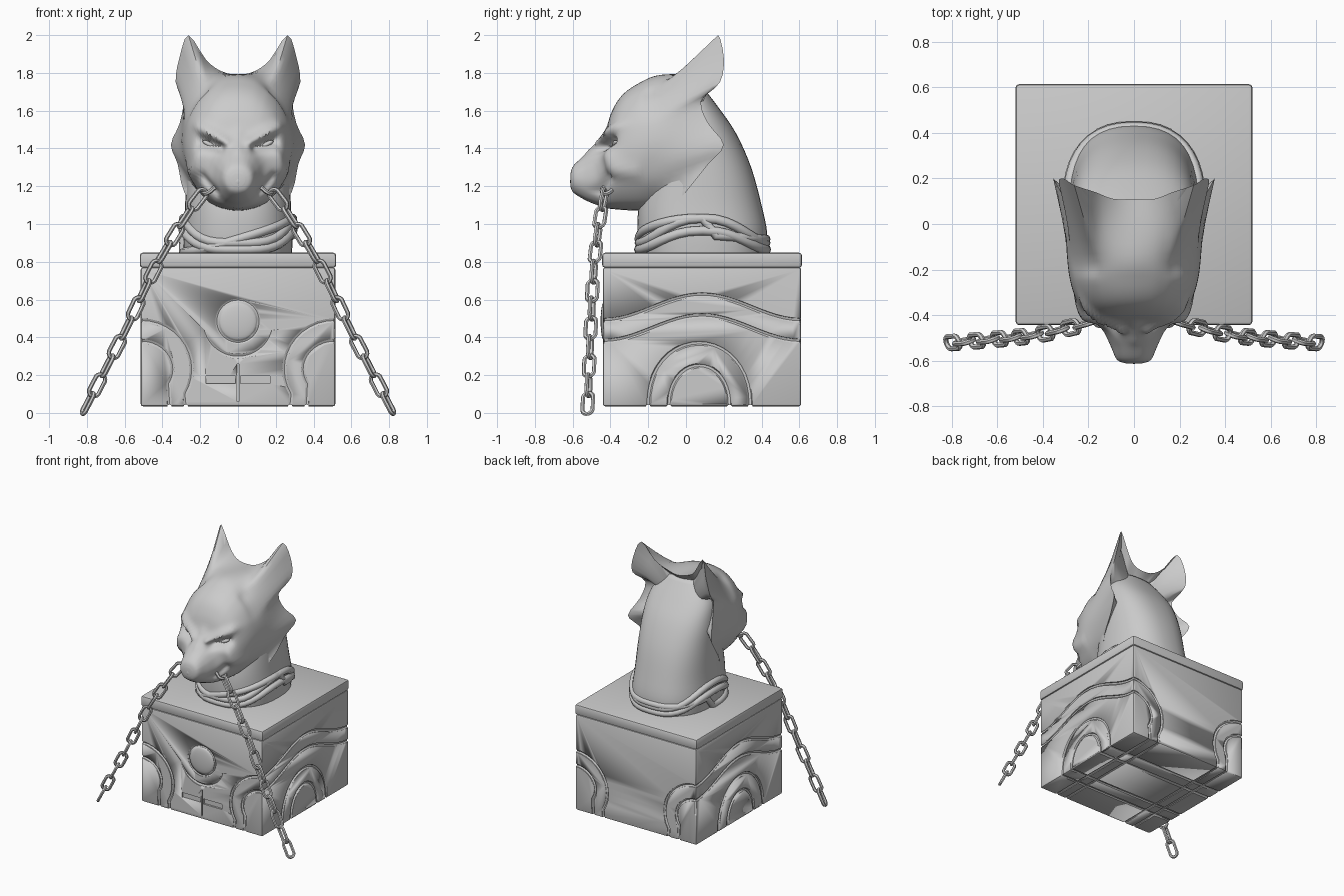
import bpy, bmesh
from math import sin, cos, pi, radians, atan2, exp
from mathutils import Vector, geometry
from mathutils.bvhtree import BVHTree

if "Cube" in bpy.data.objects:
    bpy.data.objects.remove(bpy.data.objects["Cube"])


def finish(name, bm, angle=40):
    bmesh.ops.remove_doubles(bm, verts=bm.verts, dist=0.0004)
    bmesh.ops.recalc_face_normals(bm, faces=bm.faces)
    me = bpy.data.meshes.new(name)
    bm.to_mesh(me)
    bm.free()
    ob = bpy.data.objects.new(name, me)
    bpy.context.collection.objects.link(ob)
    bpy.ops.object.select_all(action='DESELECT')
    ob.select_set(True)
    bpy.context.view_layer.objects.active = ob
    bpy.ops.object.shade_smooth_by_angle(angle=radians(angle))
    return ob


def spline(pts, n, closed=False):
    out, m = [], len(pts)
    get = (lambda i: pts[i % m]) if closed else (lambda i: pts[min(max(i, 0), m - 1)])
    for i in range(m if closed else m - 1):
        a, b, c, d = (get(i + k) for k in (-1, 0, 1, 2))
        for k in range(n):
            t = k / n
            out.append(0.5 * (2 * b + (c - a) * t + (2 * a - 5 * b + 4 * c - d) * t * t
                              + (3 * b - a - 3 * c + d) * t ** 3))
    return out if closed else out + [pts[-1].copy()]


def loft(rings):
    bm = bmesh.new()
    vs = [[bm.verts.new(p) for p in r] for r in rings]
    n = len(vs[0])
    for a, b in zip(vs, vs[1:]):
        for i in range(n):
            bm.faces.new((a[i], a[(i + 1) % n], b[(i + 1) % n], b[i]))
    for r in (vs[0], vs[-1]):
        f = bm.faces.new(r)
        bmesh.ops.poke(bm, faces=[f])
    return bm


def tubes(name, paths, r, closed=True, res=1, taper=False):
    cu = bpy.data.curves.new(name, 'CURVE')
    cu.dimensions, cu.bevel_depth, cu.bevel_resolution = '3D', r, res
    cu.use_fill_caps = True
    for path in paths:
        s = cu.splines.new('POLY')
        s.points.add(len(path) - 1)
        for i, (q, p) in enumerate(zip(s.points, path)):
            q.co = (*p, 1)
            q.radius = 0.3 + sin(pi * i / (len(path) - 1)) if taper else 1
        s.use_cyclic_u = closed
    tmp = bpy.data.objects.new(name + "_tmp", cu)
    bpy.context.collection.objects.link(tmp)
    me = bpy.data.meshes.new_from_object(tmp.evaluated_get(bpy.context.evaluated_depsgraph_get()))
    bm = bmesh.new()
    bm.from_mesh(me)
    bpy.data.objects.remove(tmp)
    return finish(name, bm, 50)


def add_box(bm, lo, hi):
    vs = bmesh.ops.create_cube(bm, size=1)['verts']
    for v in vs:
        v.co = Vector([l + (h - l) * (c + 0.5) for l, h, c in zip(lo, hi, v.co)])


def box(name, lo, hi, bevel):
    bm = bmesh.new()
    add_box(bm, lo, hi)
    bmesh.ops.bevel(bm, geom=bm.edges[:], offset=bevel, segments=2, affect='EDGES', profile=0.5)
    return finish(name, bm)


# Pedestal body and lid
X, YF, YB, Z0 = 0.515, -0.44, 0.61, 0.035
body = box("pedestal_body", (-X, YF, Z0), (X, YB, 0.77), 0.012)
box("pedestal_lid", (-X - .005, YF - .004, 0.768), (X + .005, YB + .004, 0.848), 0.016)

# Engraved arches that run up both sides and under the base
arches = []
for r, top in ((0.16, 0.25), (0.27, 0.37)):
    arc = [(0.07 - r * cos(pi * k / 20), Z0 + (top + .09 - Z0 - .09) * sin(pi * k / 20) ** 0.9)
           for k in range(21)]
    arches.append([Vector((X, y, z)) for y, z in arc] + [Vector((-X, y, z)) for y, z in arc[::-1]])
# Engraved waves on the sides that curl down the front and back corners
waves = []
for base, r, h in ((0.49, 0.27, 0.26), (0.38, 0.17, 0.15)):
    for s in (-1, 1):
        side = [Vector((s * X, YF + (YB - YF) * k / 24, base + 0.135 * sin(pi * k / 24) ** 2))
                for k in range(25)]
        curl = [(X - r * sin(radians(a)), base - h + h * cos(radians(a))) for a in range(10, 121, 10)]
        curl.append((curl[-1][0] - 0.005, Z0))
        waves.append(side + [Vector((s * x, YB, z)) for x, z in curl]
                     + [Vector((s * x, YF, z)) for x, z in curl[::-1]])
cutters = [tubes("arch_grooves", arches, 0.013), tubes("wave_grooves", waves, 0.013)]

# Front emblem: ring, crescent, slotted bar and raised disc
ring = [Vector((.112 * cos(a), YF, .485 + .112 * sin(a))) for a in [2 * pi * k / 40 for k in range(40)]]
cres = [Vector((.185 * cos(a), YF, .485 + .185 * sin(a)))
        for a in [radians(195 + 150 * k / 24) for k in range(25)]]
cutters += [tubes("ring_groove", [ring], 0.009),
            tubes("crescent_groove", [cres], 0.011, False, taper=True)]
bm = bmesh.new()
for x0, x1, z0, z1 in ((-.17, -.012, .155, .195), (.012, .17, .155, .195), (-.004, .004, .06, .26)):
    add_box(bm, (x0, YF - .05, z0), (x1, YF + .014, z1))
cutters.append(finish("bar_slots", bm))
for c in cutters:
    m = body.modifiers.new(c.name, 'BOOLEAN')
    m.operation, m.solver, m.object = 'DIFFERENCE', 'EXACT', c
    c.hide_render = True
    c.hide_set(True)
bm = bmesh.new()
bmesh.ops.create_uvsphere(bm, u_segments=32, v_segments=12, radius=0.1)
for v in bm.verts:
    v.co = Vector((v.co.x, YF + .004 + v.co.y * 0.16, .485 + v.co.z))
finish("emblem_disc", bm)


# Neck: rings stacked in z (z, front y, back y, half width)
def oval(z, yf, yb, w, n=40, e=2.4):
    def p(t):
        return (1 if t > 0 else -1) * abs(t) ** (2 / e)
    return [Vector((w * p(sin(a)), (yf + yb) / 2 - (yb - yf) / 2 * p(cos(a)), z))
            for a in [2 * pi * k / n for k in range(n)]]


neck = [oval(*s) for s in ((.84, -.24, .42, .285), (.95, -.255, .43, .29), (1.1, -.25, .4, .28),
                           (1.3, -.2, .345, .275), (1.48, -.15, .265, .27), (1.62, -.12, .17, .245),
                           (1.75, -.08, .07, .15))]
cols = [spline(list(c), 4) for c in zip(*neck)]
finish("neck", loft([list(r) for r in zip(*cols)]), 60)

# Draped bands round the foot of the neck
bands = []
for z, lift, slope, grow in ((.865, .10, .0, 1.0), (.90, .13, .0, .99), (.92, .02, .09, .99)):
    bands.append([Vector((p.x * grow, .09 + (p.y - .09) * grow,
                          z + lift * (p.x / .29) ** 4 + slope * (p.x / .29) * (p.y < .1)))
                  for p in oval(0, -.25, .425, .29)])
tubes("neck_bands", bands, 0.026, True, 2)

# Head: face sections from nose to crown, ending in a rim with ears and cheek tufts
rim = [(0, .11, 1.79), (.09, .11, 1.81), (.17, .14, 1.87), (.262, .17, 2.0), (.31, .2, 1.88),
       (.33, .18, 1.75), (.29, .08, 1.65), (.31, .12, 1.53), (.355, .2, 1.42), (.32, .12, 1.32),
       (.285, 0, 1.17), (.2, -.06, 1.1), (0, -.07, 1.08)]
turn = [radians((15 * i) * .5) + .5 * atan2(x, z - 1.45) for i, (x, y, z) in enumerate(rim)]
# y, top z, middle z, bottom z, half width
sections = ((-.612, 1.265, 1.235, 1.2, .035), (-.595, 1.31, 1.24, 1.165, .075),
            (-.53, 1.37, 1.24, 1.125, .105), (-.47, 1.425, 1.26, 1.1, .135),
            (-.43, 1.48, 1.3, 1.085, .175), (-.395, 1.59, 1.34, 1.08, .215),
            (-.34, 1.68, 1.38, 1.075, .25), (-.25, 1.745, 1.41, 1.07, .28),
            (-.13, 1.79, 1.43, 1.07, .295))


def mirror(half):
    return [Vector(p) for p in half] + [Vector((-p[0], p[1], p[2])) for p in half[-2:0:-1]]


rings = []
for y, zt, zc, zb, w in sections:
    rings.append(mirror([(w * max(sin(a), 0) ** .9, y,
                          zc + cos(a) * ((zt - zc) if cos(a) > 0 else (zc - zb))) for a in turn]))
rings.append(mirror(rim))
rings = [spline(r, 3, True) for r in rings]
rings = [list(r) for r in zip(*[spline(list(c), 5) for c in zip(*rings)])]
# Recessed back of the ears and cheeks
rings.append([Vector((p.x * .78, p.y - .07, 1.45 + (p.z - 1.45) * .8)) for p in rings[-1]])
bm = loft(rings)
# Sculpted brow, eye socket, cheek and lip strokes: ends (x,z)-(x,z), radius, push
strokes = (((.06, 1.44), (.21, 1.52), .026, (.006, -.03, -.005)),
           ((.10, 1.405), (.19, 1.44), .026, (-.012, .045, 0)),
           ((.20, 1.36), (.23, 1.28), .035, (.018, -.018, 0)),
           ((.19, 1.25), (.12, 1.17), .018, (-.012, .02, 0)),
           ((.0, 1.47), (.0, 1.40), .03, (0, -.012, 0)))
for v in bm.verts:
    if v.co.y > -.24:
        continue
    p, move = Vector((abs(v.co.x), v.co.z)), Vector()
    for a, b, r, push in strokes:
        a, b = Vector(a), Vector(b)
        t = min(max((p - a).dot(b - a) / (b - a).length_squared, 0), 1)
        move += Vector(push) * exp(-((p - a.lerp(b, t)).length / r) ** 2)
    v.co += Vector((move.x * (1 if v.co.x >= 0 else -1) * (abs(v.co.x) > .005), move.y, move.z))
bm.normal_update()
tree = BVHTree.FromBMesh(bm)
finish("head", bm, 50)


# Eyes and nose
def blob(name, loc, size, tilt=0):
    bm = bmesh.new()
    bmesh.ops.create_uvsphere(bm, u_segments=16, v_segments=10, radius=1)
    for v in bm.verts:
        x, y, z = (c * s for c, s in zip(v.co, size))
        v.co = Vector((x * cos(tilt) - z * sin(tilt), y, x * sin(tilt) + z * cos(tilt))) + Vector(loc)
    finish(name, bm, 60)


for s in (-1, 1):
    hit = tree.ray_cast(Vector((s * .15, -1, 1.42)), Vector((0, 1, 0)))[0]
    blob("eye", hit + Vector((0, .008, 0)), (.042, .018, .014), s * .5)
blob("nose", (0, -.572, 1.225), (.062, .042, .045))

# Chains hanging from both corners of the mouth
for s in (-1, 1):
    path = spline([Vector(p) for p in ((.13, -.41, 1.2), (.22, -.44, 1.12), (.42, -.485, .8),
                                       (.6, -.505, .43), (.795, -.52, .05))], 40)
    gaps = [(b - a).length for a, b in zip(path, path[1:])]
    count, links = 13, []
    step, run, want = sum(gaps) / (count - 1), 0, 0
    for i, p in enumerate(path):
        if run >= want - .004 and len(links) < count:
            t = (path[min(i + 1, len(path) - 1)] - path[max(i - 1, 0)]).normalized()
            u = t.cross(Vector((0, 1, 0))).normalized()
            side = t.cross(u) if len(links) % 2 == 0 else u
            side = (side + 0.35 * t.cross(side)).normalized()
            link = []
            for k in range(16):
                a = 2 * pi * (k + .5) / 16
                q = p + t * (.028 * cos(a) + (.034 if cos(a) > 0 else -.034)) + side * .029 * sin(a)
                link.append(Vector((s * q.x, q.y, q.z)))
            links.append(link)
            want += step
        run += gaps[i] if i < len(gaps) else 0
    tubes("chain_left" if s < 0 else "chain_right", links, 0.0115)
